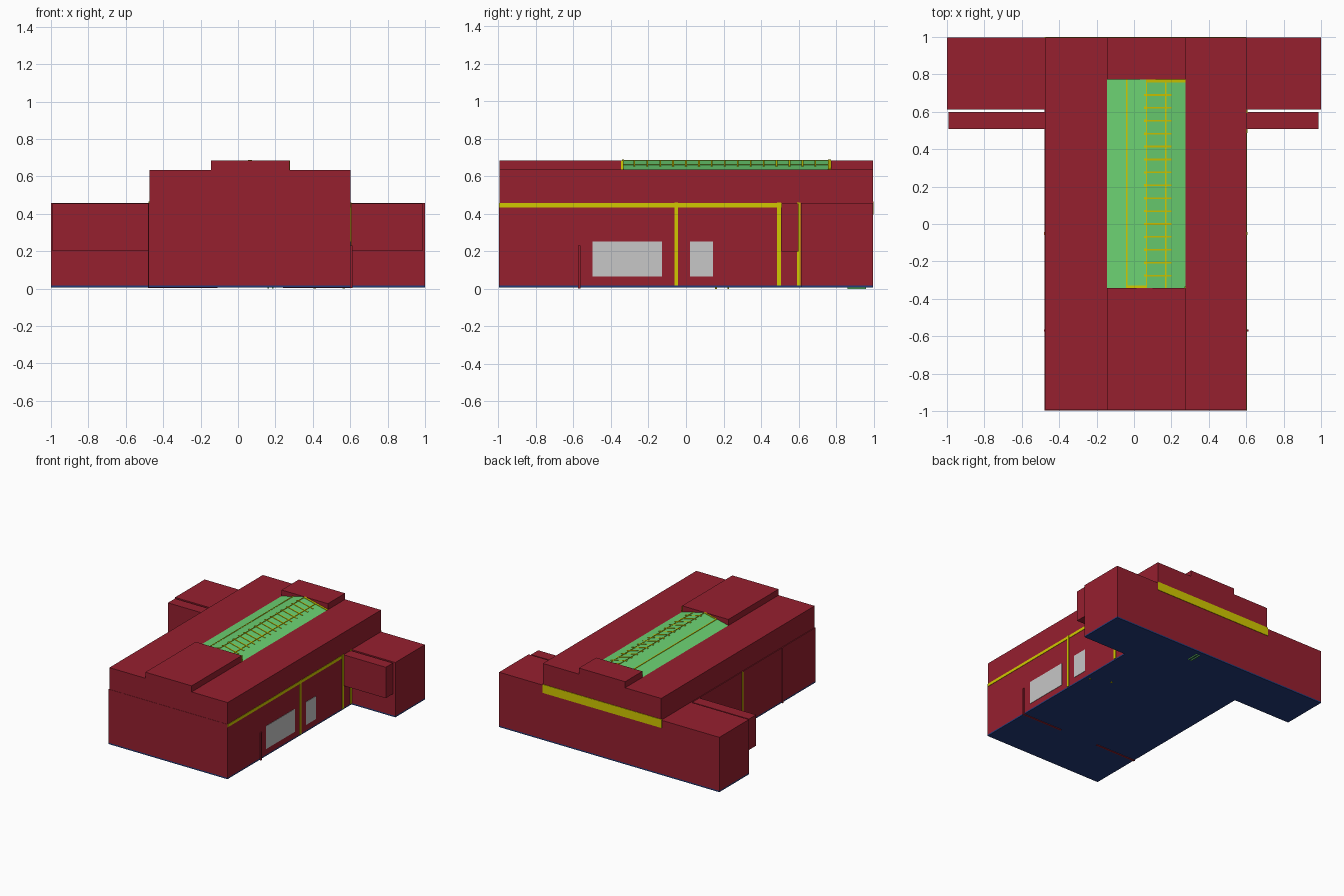
import bpy
import bmesh
from mathutils import Vector

if "Cube" in bpy.data.objects:
    bpy.data.objects.remove(bpy.data.objects["Cube"])


def make_material(name, rgb):
    mat = bpy.data.materials.new(name)
    mat.use_nodes = True
    color = (*rgb, 1)
    mat.diffuse_color = color
    mat.node_tree.nodes["Principled BSDF"].inputs["Base Color"].default_value = color
    return mat


red = make_material("brick red", (0.305, 0.014, 0.028))
green = make_material("glass green", (0.15, 0.64, 0.17))
yellow = make_material("frame yellow", (0.64, 0.58, 0.0))
grey = make_material("window grey", (0.57, 0.57, 0.57))
navy = make_material("floor navy", (0.016, 0.045, 0.2))


def finish(name, bm, mat):
    bmesh.ops.recalc_face_normals(bm, faces=bm.faces)
    mesh = bpy.data.meshes.new(name)
    bm.to_mesh(mesh)
    bm.free()
    mesh.materials.append(mat)
    obj = bpy.data.objects.new(name, mesh)
    bpy.context.collection.objects.link(obj)
    return obj


def box(name, x, y, z, mat):
    """Axis-aligned box from (low, high) ranges."""
    bm = bmesh.new()
    bmesh.ops.create_cube(bm, size=1)
    for v in bm.verts:
        v.co = [r[0] if c < 0 else r[1] for c, r in zip(v.co, (x, y, z))]
    return finish(name, bm, mat)


def prism(name, profile, y0, y1, mat):
    """Extrude an xz profile along y."""
    bm = bmesh.new()
    face = bm.faces.new([bm.verts.new((x, y0, z)) for x, z in profile])
    ext = bmesh.ops.extrude_face_region(bm, geom=[face])
    verts = [g for g in ext["geom"] if isinstance(g, bmesh.types.BMVert)]
    bmesh.ops.translate(bm, verts=verts, vec=Vector((0, y1 - y0, 0)))
    return finish(name, bm, mat)


# Main dimensions
left, right = -0.478, 0.602
front, back = -0.996, 0.996
wing_y = 0.612
base, wing_top, roof = 0.018, 0.457, 0.635
ridge_x, ridge_z = 0.065, 0.685
sky_x = (-0.145, 0.275)
sky_y = (-0.342, 0.772)

# Main hall: lower walls, slightly narrower upper storey, raised roof ends
box("lower_hall", (left, right), (front, back), (base, wing_top), red)
box("upper_hall", (left + 0.006, right), (front + 0.002, back), (wing_top, roof), red)
box("front_roof_step", sky_x, (front + 0.002, sky_y[0]), (roof, ridge_z), red)
box("back_roof_step", sky_x, (sky_y[1], back), (roof, ridge_z), red)
box("main_floor", (left, right), (front, back), (0.007, base), navy)

# Side wings with their hanging canopies
for side, wing, canopy in (("right", (-1, left), (-0.992, left)),
                           ("left", (right, 1), (right, 0.986))):
    box(side + "_wing", wing, (wing_y, back), (base, wing_top), red)
    box(side + "_wing_floor", wing, (wing_y, back), (0.007, base), navy)
    box(side + "_canopy", canopy, (0.508, 0.6), (0.2, wing_top - 0.003), red)

# Gabled skylight
prism("skylight_glass", [(sky_x[0], roof), (sky_x[1], roof), (ridge_x, ridge_z)],
      *sky_y, green)


def slope_z(x):
    half = sky_x[1] - ridge_x
    return ridge_z - (ridge_z - roof) * abs(x - ridge_x) / half


def sloped_bar(name, x0, x1, y, width, lift):
    """Thin bar lying on one side of the skylight."""
    a, b = slope_z(x0), slope_z(x1)
    prism(name, [(x0, a - 0.004), (x1, b - 0.004), (x1, b + lift), (x0, a + lift)],
          y - width / 2, y + width / 2, yellow)


# Skylight frame: rafters, purlins, ridge and end trims
for i in range(15):
    y = 0.69 - i * 0.069
    sloped_bar("rafter", ridge_x, 0.2, y, 0.009, 0.003)
    box("ridge_clip", (0.053, ridge_x), (y - 0.006, y + 0.006), (0.675, 0.687), yellow)
for x in (-0.04, 0.17):
    z = slope_z(x)
    box("purlin", (x - 0.004, x + 0.004), sky_y, (z - 0.006, z + 0.003), yellow)
box("ridge_beam", (ridge_x, ridge_x + 0.005), sky_y, (0.678, 0.688), yellow)
sloped_bar("back_trim", ridge_x, sky_x[1], sky_y[1] - 0.008, 0.016, 0.004)
sloped_bar("front_trim", -0.04, ridge_x, sky_y[0] + 0.006, 0.012, 0.004)
box("front_trim_edge", (sky_x[1] - 0.004, sky_x[1] + 0.002),
    (sky_y[0] - 0.004, sky_y[0] + 0.008), (roof, ridge_z), yellow)

# Trim and windows on the left wall
out = (right - 0.002, right + 0.003)
box("wall_band", out, (front, 0.508), (0.433, wing_top), yellow)
for y0, y1 in ((-0.06, -0.042), (0.486, 0.507), (0.593, 0.611)):
    box("left_wall_post", (right - 0.002, right + 0.005), (y0, y1),
        (base, wing_top + 0.003), yellow)
for y0, y1 in ((-0.498, -0.128), (0.02, 0.145)):
    box("window", out, (y0, y1), (0.065, 0.253), grey)

# Post on the right wall and band across the back
box("right_wall_post", (left - 0.003, left + 0.002), (-0.058, -0.044),
    (base, wing_top), yellow)
box("back_band", (left, right), (back - 0.002, 1), (0.395, 0.465), yellow)

# Partition walls that reach through the floor and the side walls
box("left_partition", (0.24, right + 0.009), (-0.576, -0.563), (0.002, 0.23), red)
box("right_partition", (left - 0.004, -0.11), (-0.576, -0.563), (0.002, wing_top), red)

# Small plates beneath the floor
for x in (0.158, 0.182):
    box("floor_strip", (x, x + 0.009), (0.86, 0.96), (0, 0.008), green)
for x, y in ((0.41, 0.225), (0.565, 0.16)):
    box("small_floor_plate", (x - 0.006, x + 0.006), (y - 0.005, y + 0.005),
        (0, 0.008), yellow)
